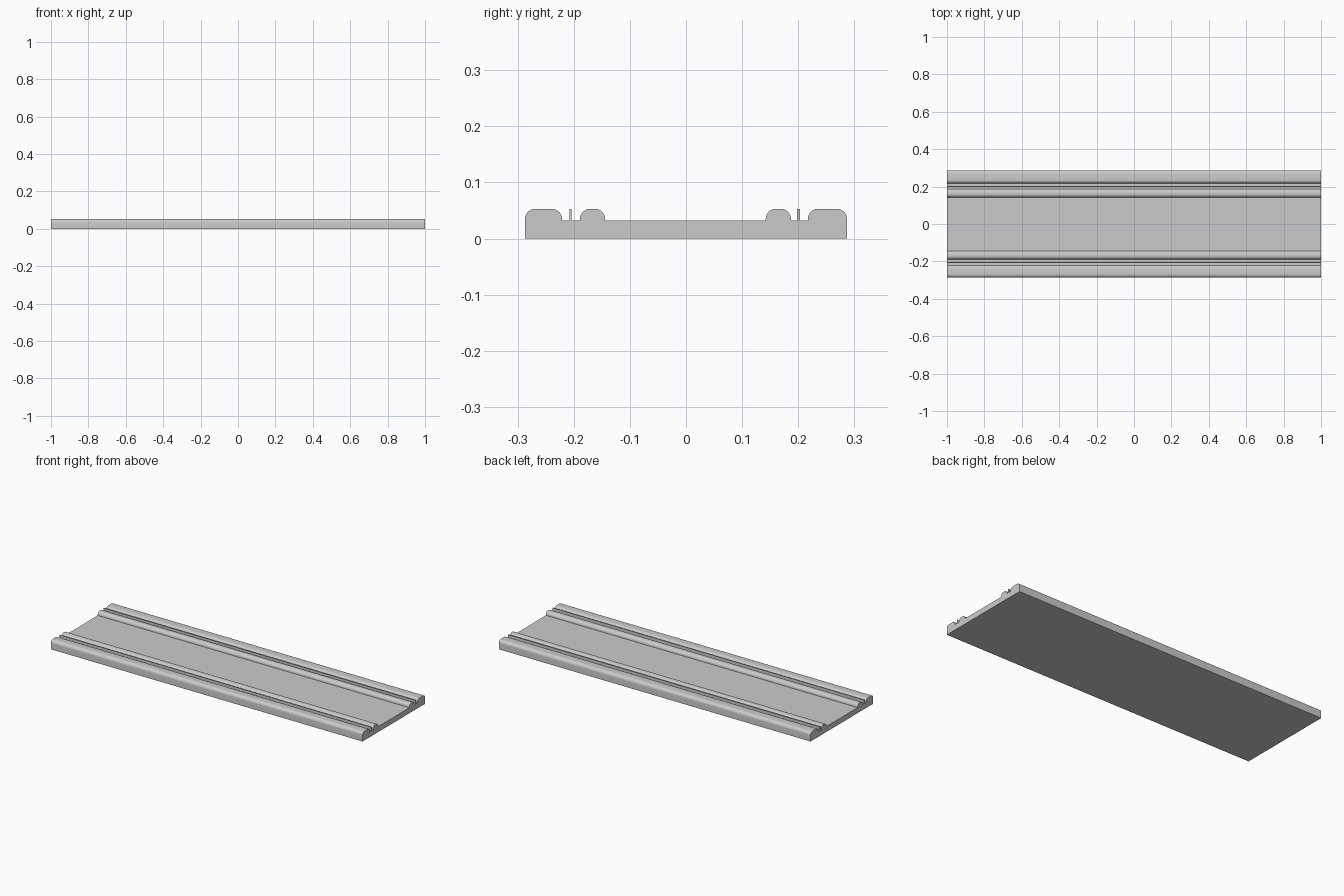
import bpy, bmesh
from math import cos, sin, pi, radians

if "Cube" in bpy.data.objects:
    bpy.data.objects.remove(bpy.data.objects["Cube"])

FLOOR, TOP, HALF_LEN, SEG = 0.032, 0.053, 1.0, 6


def arc(cy, cz, r, start, end):
    """Points (y, z) of an arc, angles in units of pi."""
    return [(cy + r * cos(pi * (start + (end - start) * i / SEG)),
             cz + r * sin(pi * (start + (end - start) * i / SEG)))
            for i in range(SEG + 1)]


def ridge(y0, y1, z0, z1, r=0.018):
    """Round-topped ridge, its sides starting at heights z0 and z1."""
    return ([(y0, z0)] + arc(y0 + r, TOP - r, r, 1, 0.5)
            + arc(y1 - r, TOP - r, r, 0.5, 0) + [(y1, z1)])


def fin(y0, y1):
    return [(y0, FLOOR), (y0, TOP), (y1, TOP), (y1, FLOOR)]


# cross-section: outer rail, thin fin, inner rail, flat middle, then the other side
profile = (ridge(-0.287, -0.221, 0, FLOOR)
           + fin(-0.2075, -0.2045)
           + ridge(-0.189, -0.144, FLOOR, FLOOR)
           + ridge(0.142, 0.187, FLOOR, FLOOR)
           + fin(0.198, 0.203)
           + ridge(0.217, 0.287, FLOOR, 0))

# extrude the section along x
bm = bmesh.new()
section = bm.faces.new([bm.verts.new((-HALF_LEN, y, z)) for y, z in profile])
res = bmesh.ops.extrude_face_region(bm, geom=[section], use_keep_orig=True)
verts = [v for v in res["geom"] if isinstance(v, bmesh.types.BMVert)]
bmesh.ops.translate(bm, verts=verts, vec=(2 * HALF_LEN, 0, 0))
bmesh.ops.recalc_face_normals(bm, faces=bm.faces[:])
mesh = bpy.data.meshes.new("grooved_track")
bm.to_mesh(mesh)
bm.free()

track = bpy.data.objects.new("grooved_track", mesh)
bpy.context.collection.objects.link(track)
bpy.context.view_layer.objects.active = track
track.select_set(True)
bpy.ops.object.shade_smooth_by_angle(angle=radians(30))
